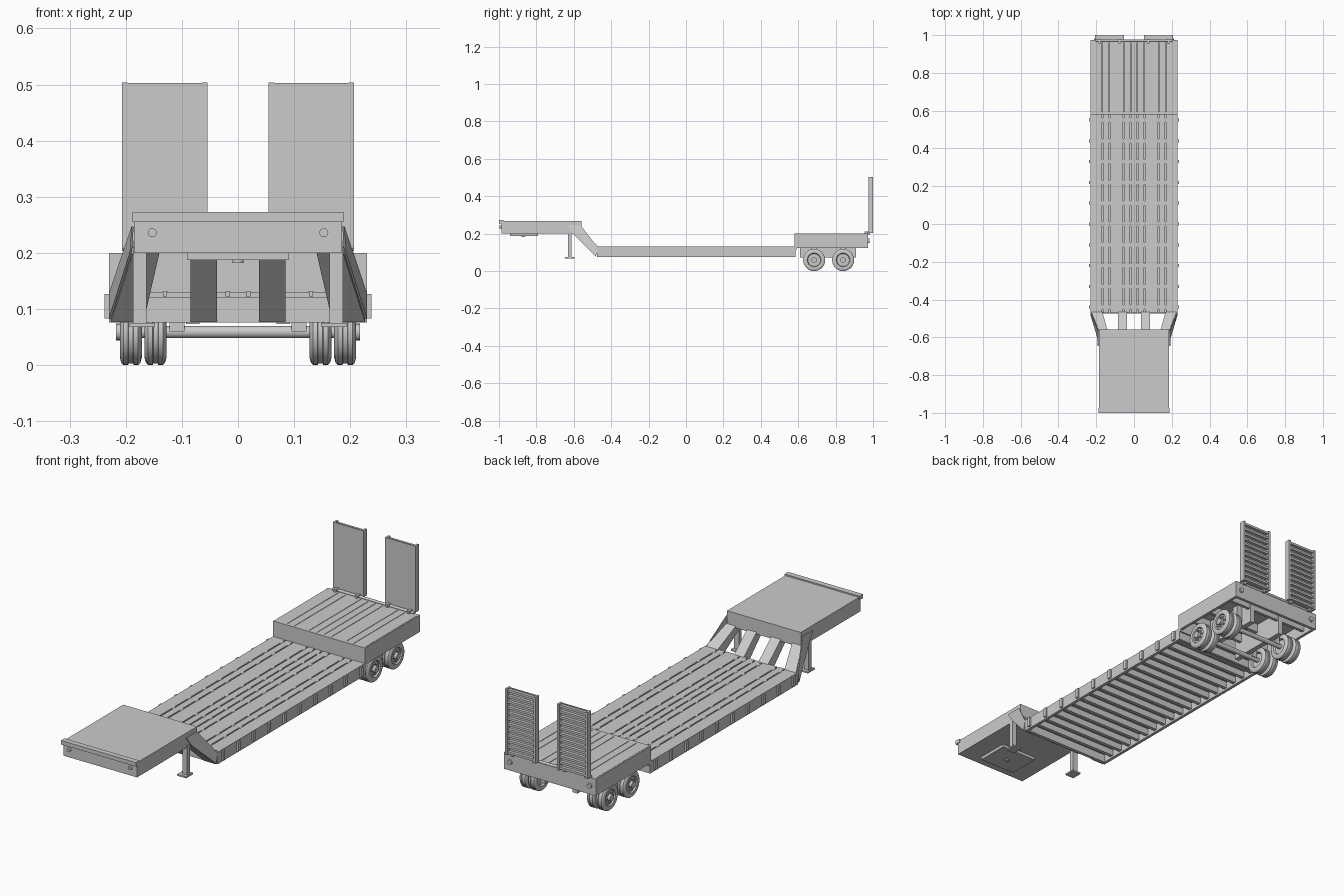
import bpy, bmesh, math
from mathutils import Matrix, Vector

if "Cube" in bpy.data.objects:
    bpy.data.objects.remove(bpy.data.objects["Cube"])


def finish(name, bm, smooth=False):
    bmesh.ops.recalc_face_normals(bm, faces=bm.faces)
    me = bpy.data.meshes.new(name)
    bm.to_mesh(me)
    bm.free()
    ob = bpy.data.objects.new(name, me)
    bpy.context.collection.objects.link(ob)
    if smooth:
        bpy.ops.object.select_all(action='DESELECT')
        ob.select_set(True)
        bpy.context.view_layer.objects.active = ob
        bpy.ops.object.shade_smooth_by_angle(angle=math.radians(35))
    return ob


def add_box(bm, x, y, z):
    m = Matrix.Translation(((x[0]+x[1])/2, (y[0]+y[1])/2, (z[0]+z[1])/2)) @ \
        Matrix.Diagonal((x[1]-x[0], y[1]-y[0], z[1]-z[0], 1))
    bmesh.ops.create_cube(bm, size=1, matrix=m)


def boxes(name, items, mirror=False):
    bm = bmesh.new()
    for x, y, z in items:
        add_box(bm, x, y, z)
        if mirror:
            add_box(bm, (-x[1], -x[0]), y, z)
    return finish(name, bm)


def add_cyl(bm, c, r, depth, axis, n=16):
    rot = Vector((0, 0, 1)).rotation_difference(Vector(axis)).to_matrix().to_4x4()
    bmesh.ops.create_cone(bm, cap_ends=True, segments=n, radius1=r, radius2=r,
                          depth=depth, matrix=Matrix.Translation(c) @ rot)


def cyls(name, items, mirror=False):
    bm = bmesh.new()
    for c, r, d, axis, n in items:
        add_cyl(bm, c, r, d, axis, n)
        if mirror:
            add_cyl(bm, (-c[0], c[1], c[2]), r, d, axis, n)
    return finish(name, bm, True)


def add_loft(bm, rings):
    vs = [[bm.verts.new(p) for p in ring] for ring in rings]
    for a, b in zip(vs, vs[1:]):
        for i in range(len(a)):
            j = (i + 1) % len(a)
            bm.faces.new((a[i], a[j], b[j], b[i]))
    bm.faces.new(vs[0])
    bm.faces.new(vs[-1])


# Gooseneck deck, front lip, coupling plate and pin
boxes("gooseneck_deck", [((-.185, .185), (-.987, -.558), (.2, .267))])
boxes("gooseneck_front_lip", [((-.188, .188), (-1, -.975), (.255, .273))])
boxes("coupling_plate", [((-.091, .091), (-.94, -.79), (.187, .2))])
cyls("king_pin", [((0, -.87, .186), .01, .008, (0, 0, 1), 16)])
cyls("air_couplings", [((.153, -.988, .236), .008, .018, (0, 1, 0), 16)], True)

# Sloping neck beams: outer pair flares to the wider deck
bm = bmesh.new()
for s in (1, -1):
    for top, low in (((.14, .187), (.168, .226)), ((.037, .085), (.037, .085))):
        rings = []
        for (x0, x1), (y0, z0), (y1, z1) in ((top, (-.63, .2), (-.57, .245)),
                                             (top, (-.606, .2), (-.562, .212)),
                                             (low, (-.482, .078), (-.465, .129))):
            rings.append([(s*x0, y0, z0), (s*x1, y0, z0), (s*x1, y1, z1), (s*x0, y1, z1)])
        add_loft(bm, rings)
finish("neck_beams", bm)

# Thin outer gusset plates joining neck and gooseneck
bm = bmesh.new()
for s in (1, -1):
    outline = [(.186, -.64, .247), (.186, -.565, .247), (.226, -.474, .128),
               (.226, -.484, .083), (.189, -.606, .2)]
    add_loft(bm, [[(s*(x+d), y, z) for x, y, z in outline] for d in (0, .004)])
finish("neck_gussets", bm)

# Landing legs
boxes("landing_legs", [((.163, .187), (-.632, -.612), (.072, .21)),
                       ((.148, .193), (-.647, -.597), (.068, .075))], True)

# Planks over both decks, with clips in the gaps
edges = [-.226, -.167, -.13, -.055, -.018, .018, .055, .13, .167, .226]
gap = .003
for name, y, top in (("main_planks", (-.472, .582), .13), ("rear_planks", (.59, .965), .2)):
    g = gap if name == "main_planks" else .0012
    boxes(name, [((a+g, b-g), y, (top-.009, top)) for a, b in zip(edges, edges[1:])])
stakes = [-.44 + .11*i for i in range(10)]
boxes("plank_clips", [((x-.005, x+.005), (y-.011, y+.011), (.119, .131))
                      for x in edges[1:-1] for y in stakes])

# Main frame: floor sheet, side rails, end beams, cross members
boxes("main_floor", [((-.222, .222), (-.472, .585), (.113, .122))])
boxes("main_side_rails", [((.216, .23), (-.475, .585), (.076, .13))], True)
boxes("main_end_beams", [((-.22, .22), y, (.076, .121))
                         for y in ((-.475, -.46), (.572, .585))])
boxes("main_cross_members", [((-.217, .217), (y-.008, y+.008), (.084, .115))
                             for y in [-.41 + .06*i for i in range(17)]])
boxes("stake_pockets", [((.228, .238), (y-.008, y+.008), (.083, .127))
                        for y in stakes], True)

# Raised rear deck: hollow frame
boxes("rear_floor", [((-.225, .225), (.585, .97), (.18, .192))])
boxes("rear_side_rails", [((.217, .23), (.58, .972), (.123, .199))], True)
boxes("rear_end_walls", [((-.23, .23), (.58, .592), (.113, .2)),
                         ((-.23, .23), (.96, .974), (.123, .2))])
boxes("rear_cross_members", [((-.218, .218), (y-.007, y+.007), (.14, .182))
                             for y in (.65, .76, .9)])
boxes("suspension_beams", [((.069, .093), (.61, .91), (.073, .182))], True)
boxes("suspension_hangers", [((.095, .122), (y-.014, y+.014), (.06, .17))
                             for y in (.685, .84)], True)
cyls("tail_lights", [((.2, .976, .162), .011, .012, (0, 1, 0), 20)], True)

# Loading ramps standing upright, rungs on the rear side
boxes("ramp_plates", [((.06, .202), (.977, .983), (.205, .503))], True)
boxes("ramp_rails", [((a, a+.01), (.975, 1), (.203, .504)) for a in (.054, .197)], True)
boxes("ramp_rungs", [((.063, .198), (.982, .997), (z-.005, z+.005))
                     for z in [.214 + .0255*i for i in range(12)]], True)
cyls("ramp_hinge_rod", [((0, .972, .203), .006, .41, (1, 0, 0), 12)])
boxes("ramp_hinge_lugs", [((a, a+.012), (.955, .985), (.195, .212))
                          for a in (.07, .178)], True)

# Axles and hubs
axle_y = (.685, .84)
cyls("axles", [((0, y, .059), .011, .4, (1, 0, 0), 16) for y in axle_y])
cyls("hubs", [((.207, y, .059), .015, .02, (1, 0, 0), 16) for y in axle_y], True)


# Dual tyres, lathed around the x axis with a grooved tread
profile = [(-.011, .033), (-.018, .037), (-.0195, .046), (-.017, .055), (-.013, .059),
           (-.005, .059), (-.004, .056), (.004, .056), (.005, .059), (.013, .059),
           (.017, .055), (.0195, .046), (.018, .037), (.011, .033)]
seg = 28
bm = bmesh.new()
for s in (1, -1):
    for cx in (.147, .191):
        for cy in axle_y:
            rings = []
            for i in range(seg):
                a = 2*math.pi*i/seg
                rings.append([bm.verts.new((s*cx + px, cy + r*math.cos(a), .059 + r*math.sin(a)))
                              for px, r in profile])
            for i in range(seg):
                p, q = rings[i], rings[(i+1) % seg]
                for j in range(len(profile)):
                    k = (j+1) % len(profile)
                    bm.faces.new((p[j], p[k], q[k], q[j]))
finish("tyres", bm, True)

# Wheel discs and nuts
cyls("wheel_discs", [((cx, y, .059), .034, .018, (1, 0, 0), 24)
                     for cx in (.147, .194) for y in axle_y], True)
cyls("wheel_nuts", [((.204, y + .023*math.cos(a), .059 + .023*math.sin(a)), .004, .01, (1, 0, 0), 8)
                    for y in axle_y for a in [math.pi*i/4 for i in range(8)]], True)
